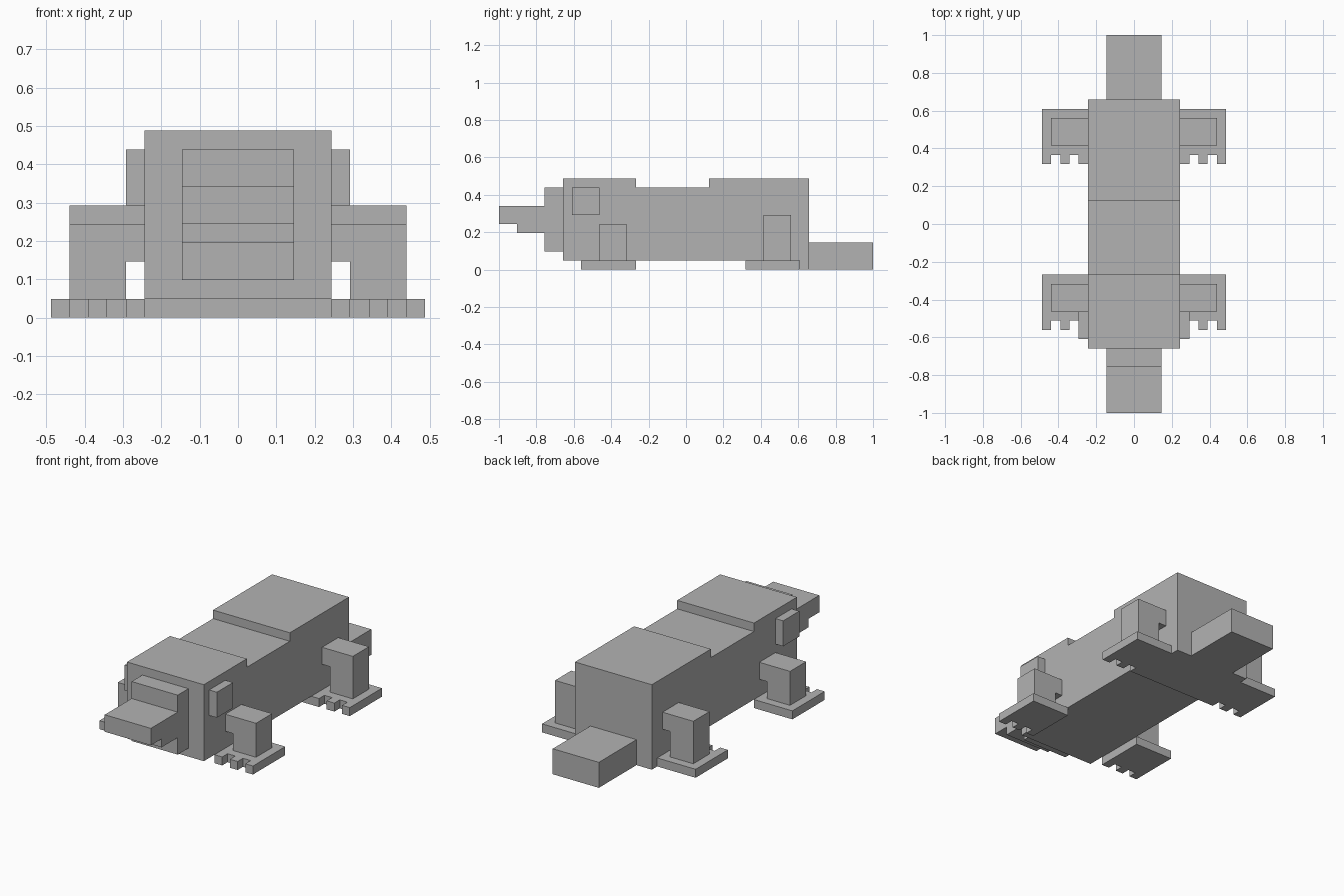
import bpy
import bmesh
from mathutils import Vector

cube = bpy.data.objects.get("Cube")
if cube:
    bpy.data.objects.remove(cube, do_unlink=True)

U = 2 / 41          # one block; the model is 41 blocks long
MID = 20.5          # block row at y = 0

grey = bpy.data.materials.new("plain grey")
grey.use_nodes = True
colour = (0.45, 0.45, 0.45, 1)
grey.diffuse_color = colour
grey.node_tree.nodes["Principled BSDF"].inputs["Base Color"].default_value = colour


def extrude(name, outline, axis, start, end):
    """Extrude a flat outline (in blocks) along an axis; y is counted from the nose."""
    def place(a, b, c):
        p = {"x": (c, a, b), "y": (a, c, b), "z": (a, b, c)}[axis]
        return Vector((p[0], p[1] - MID, p[2])) * U

    bm = bmesh.new()
    base = bm.faces.new([bm.verts.new(place(a, b, start)) for a, b in outline])
    top = bmesh.ops.extrude_face_region(bm, geom=[base])["geom"]
    moved = [v for v in top if isinstance(v, bmesh.types.BMVert)]
    bmesh.ops.translate(bm, verts=moved, vec=place(0, 0, end) - place(0, 0, start))
    bmesh.ops.recalc_face_normals(bm, faces=bm.faces)
    mesh = bpy.data.meshes.new(name)
    bm.to_mesh(mesh)
    bm.free()
    mesh.materials.append(grey)
    obj = bpy.data.objects.new(name, mesh)
    bpy.context.collection.objects.link(obj)
    return obj


def rect(a0, a1, b0, b1):
    return [(a0, b0), (a1, b0), (a1, b1), (a0, b1)]


def pair(name, outline, axis, start, end):
    """Build a part on the left and its mirrored twin on the right."""
    extrude("left_" + name, outline, axis, start, end)
    if axis == "x":
        start, end = -end, -start
    else:
        outline = [(-a, b) for a, b in outline]
    extrude("right_" + name, outline, axis, start, end)


# Body side profile: raised shoulders and hips, rump reaching the ground
extrude("body", [(7, 1), (27, 1), (27, 0), (34, 0), (34, 10), (23, 10),
                 (23, 9), (15, 9), (15, 10), (7, 10)], "x", -5, 5)

# Face, stepped snout and tail
extrude("face", rect(5, 7, 2, 9), "x", -3, 3)
extrude("snout", [(0, 5), (2, 5), (2, 4), (5, 4), (5, 7), (0, 7)], "x", -3, 3)
extrude("tail", rect(34, 41, 0, 3), "x", -3, 3)

# Ears
pair("ear", rect(8, 11, 6, 9), "x", 5, 6)

# Legs bent down from the body, each on a flat foot with three toes
for name, toe, leg, height in (("front", 9, 11, 5), ("rear", 27, 29, 6)):
    pair(name + "_leg", [(5, height), (9, height), (9, 1), (6, 1),
                         (6, height - 2), (5, height - 2)], "y", leg, leg + 3)
    foot = [(10, toe + 6), (5, toe + 6)]
    for x in (5, 7, 9):
        foot += [(x, toe + 1), (x, toe), (x + 1, toe), (x + 1, toe + 1)]
    foot = foot[:2] + foot[3:-1]    # drop points lying on straight sides
    pair(name + "_foot", foot, "z", 0, 1)
